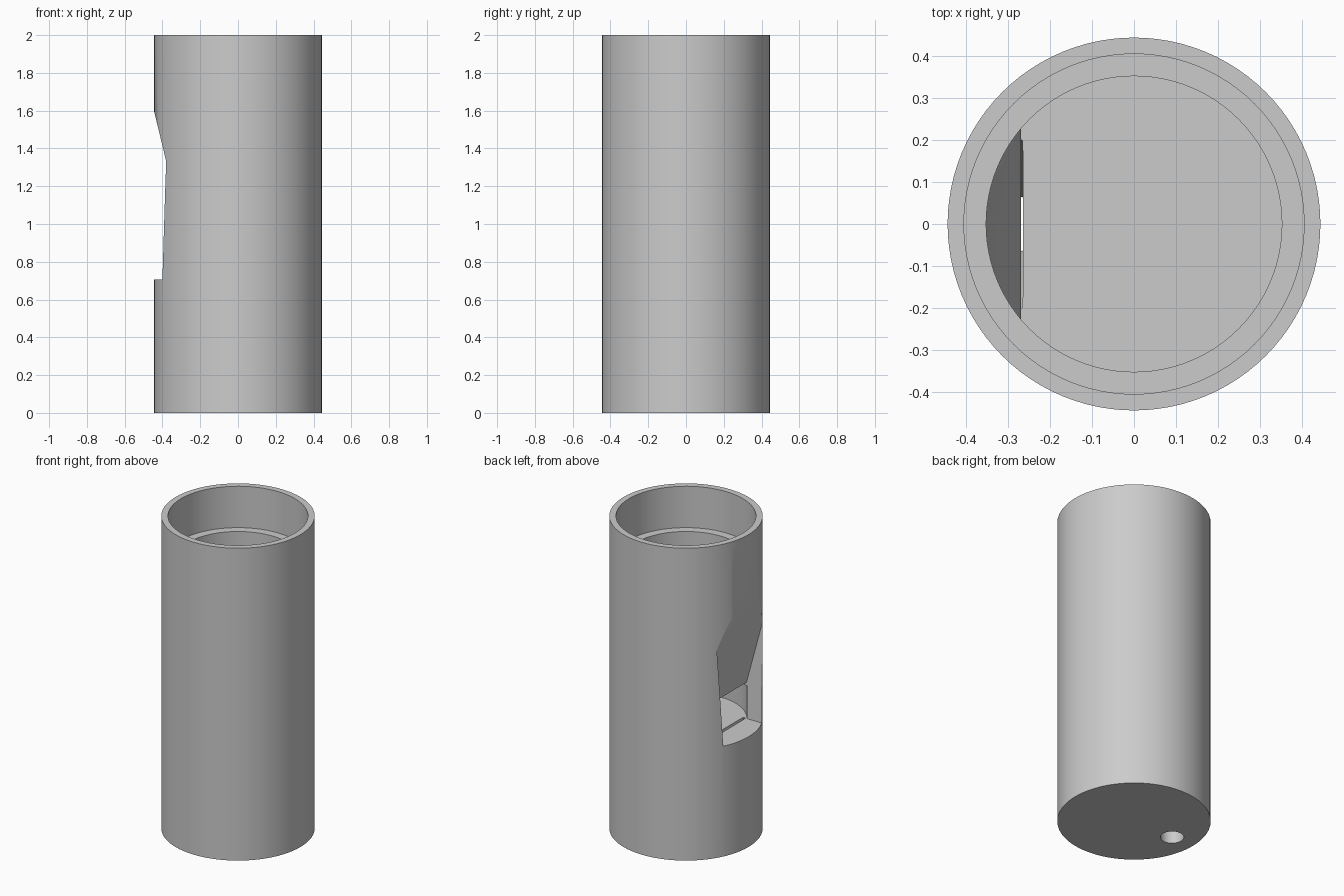
import bpy, bmesh, math
from mathutils import Vector

cube = bpy.data.objects.get("Cube")
if cube:
    bpy.data.objects.remove(cube, do_unlink=True)

SEGMENTS = 96
FLOOR = 0.705        # top of the solid mouthpiece plug
LIP_X, LIP_Z = -0.283, 0.93

grey = bpy.data.materials.new("plain grey")
grey.use_nodes = True
colour = (0.6, 0.6, 0.6, 1)
grey.diffuse_color = colour
grey.node_tree.nodes["Principled BSDF"].inputs["Base Color"].default_value = colour


def loft(name, rings):
    """Closed solid through rings that share one point count."""
    bm = bmesh.new()
    loops = [[bm.verts.new(p) for p in ring] for ring in rings]
    n = len(loops[0])
    for low, high in zip(loops, loops[1:]):
        for i in range(n):
            j = (i + 1) % n
            bm.faces.new((low[i], low[j], high[j], high[i]))
    bm.faces.new(loops[0][::-1])
    bm.faces.new(loops[-1])
    bmesh.ops.recalc_face_normals(bm, faces=bm.faces)
    mesh = bpy.data.meshes.new(name)
    bm.to_mesh(mesh)
    bm.free()
    obj = bpy.data.objects.new(name, mesh)
    mesh.materials.append(grey)
    bpy.context.collection.objects.link(obj)
    return obj


def turned(name, profile):
    angles = [math.tau * i / SEGMENTS for i in range(SEGMENTS)]
    return loft(name, [[(r * math.cos(a), r * math.sin(a), z) for a in angles]
                       for r, z in profile])


def wedge(name, outline, half_width):
    """Side outline in x and z, spread across y by a width rule."""
    return loft(name, [[(x, side * half_width(z), z) for x, z in outline]
                       for side in (-1, 1)])


def subtract(target, cutter):
    mod = target.modifiers.new("cut", "BOOLEAN")
    mod.operation = "DIFFERENCE"
    mod.solver = "EXACT"
    mod.object = cutter
    bpy.context.view_layer.objects.active = target
    bpy.ops.object.modifier_apply(modifier=mod.name)
    bpy.data.objects.remove(cutter, do_unlink=True)


# Outer tube, solid at first
body = turned("whistle_body", [(0.445, 0), (0.445, 2)])

# Stepped bore, leaving the sloping lip standing on the -x wall
bore = turned("bore_cutter", [(0.353, FLOOR), (0.353, 1.735),
                              (0.406, 1.735), (0.406, 2.1)])
lip = wedge("lip_block", [(-0.6, LIP_Z - 0.02), (-0.27, LIP_Z - 0.02),
                          (-0.27, LIP_Z), (-0.36, 1.45), (-0.6, 1.45)],
            lambda z: 0.5)
subtract(bore, lip)
subtract(body, bore)

# Sound window with a flat sill, tapered sides and a long ramp
window = wedge("window_cutter", [(-0.6, FLOOR + 0.001), (-0.2, FLOOR + 0.001),
                                 (-0.2, LIP_Z), (LIP_X, LIP_Z),
                                 (-0.445, 1.6), (-0.6, 2.24)],
               lambda z: 0.195 + 0.058 * (z - 0.71))
subtract(body, window)


# Air channel: a round blow hole flattening into a thin slot
def channel_ring(z, half_x, half_y, x, square):
    ring = []
    for i in range(32):
        a = math.tau * (i + 0.5) / 32
        c, s = math.cos(a), math.sin(a)
        k = 1 + square * (1 / max(abs(c), abs(s)) - 1)
        ring.append(Vector((x + half_x * c * k, half_y * s * k, z)))
    return ring


channel = loft("channel_cutter", [
    channel_ring(-0.05, 0.068, 0.068, -0.289, 0),
    channel_ring(0.2, 0.068, 0.068, -0.289, 0),
    channel_ring(0.6, 0.01, 0.2, -0.275, 1),
    channel_ring(0.75, 0.01, 0.2, -0.275, 1)])
subtract(body, channel)

# Smooth round walls with crisp rims
bpy.ops.object.select_all(action="DESELECT")
body.select_set(True)
bpy.context.view_layer.objects.active = body
bpy.ops.object.shade_smooth_by_angle(angle=math.radians(20))
